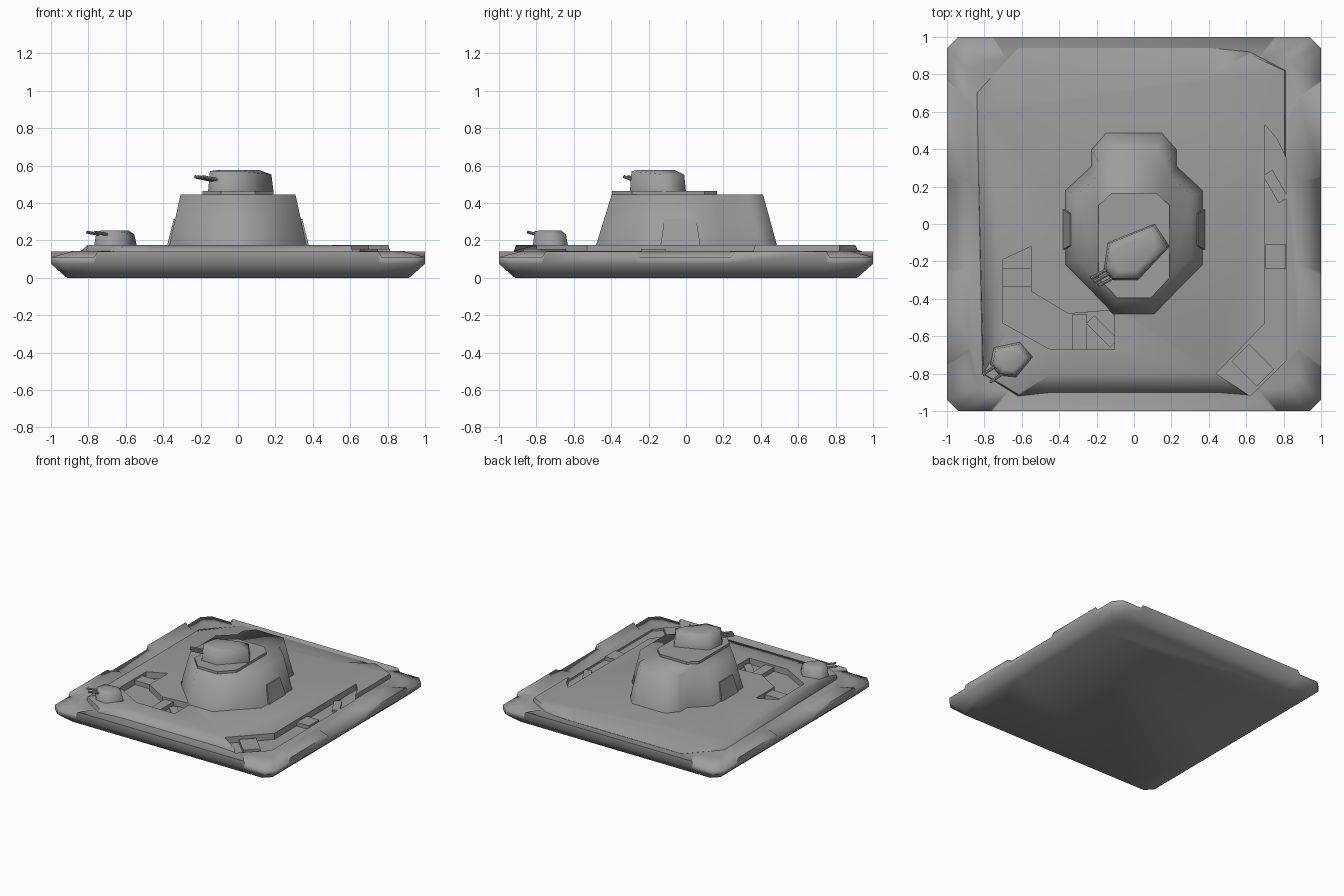
import bpy, bmesh, math
from mathutils import Vector

if "Cube" in bpy.data.objects:
    bpy.data.objects.remove(bpy.data.objects["Cube"])

grey = bpy.data.materials.new("dark_grey")
grey.diffuse_color = (.34, .34, .34, 1)
grey.use_nodes = True
grey.node_tree.nodes["Principled BSDF"].inputs["Base Color"].default_value = grey.diffuse_color


def loft(name, rings, smooth=40):
    """Closed solid through rings of equal point count."""
    bm = bmesh.new()
    vs = [[bm.verts.new(p) for p in r] for r in rings]
    n = len(vs[0])
    for a, b in zip(vs, vs[1:]):
        for i in range(n):
            j = (i + 1) % n
            bm.faces.new((a[i], a[j], b[j], b[i]))
    bm.faces.new(vs[0][::-1])
    bm.faces.new(vs[-1])
    bmesh.ops.recalc_face_normals(bm, faces=bm.faces)
    me = bpy.data.meshes.new(name)
    bm.to_mesh(me)
    bm.free()
    me.materials.append(grey)
    ob = bpy.data.objects.new(name, me)
    bpy.context.collection.objects.link(ob)
    if smooth:
        bpy.ops.object.select_all(action='DESELECT')
        ob.select_set(True)
        bpy.context.view_layer.objects.active = ob
        bpy.ops.object.shade_smooth_by_angle(angle=math.radians(smooth))
    return ob


def ring(pts, z, s=1.0, c=(0, 0)):
    return [(c[0] + (x - c[0]) * s, c[1] + (y - c[1]) * s, z) for x, y in pts]


def prism(name, pts, z0, z1, s=1.0, c=(0, 0), smooth=0):
    return loft(name, [ring(pts, z0, 1, c), ring(pts, z1, s, c)], smooth)


def mirror(half):
    """Complete a +x half outline listed front to back."""
    return half + [(-p[0], *p[1:]) for p in reversed(half)]


def box(name, cx, cy, sx, sy, z0, z1, deg=0):
    a = math.radians(deg)
    pts = [(cx + x * math.cos(a) - y * math.sin(a), cy + x * math.sin(a) + y * math.cos(a))
           for x, y in ((-sx/2, -sy/2), (sx/2, -sy/2), (sx/2, sy/2), (-sx/2, sy/2))]
    return prism(name, pts, z0, z1)


def barrel(name, a, b, r):
    a, b = Vector(a), Vector(b)
    d = b - a
    bpy.ops.mesh.primitive_cylinder_add(vertices=8, radius=r, depth=d.length, location=(a + b) / 2)
    ob = bpy.context.object
    ob.name = name
    ob.data.materials.append(grey)
    ob.rotation_euler = d.to_track_quat('Z', 'Y').to_euler()


# ground slab: low corners and a shallow dip on both sides
edge = mirror([(.75, -1, .14), (.77, -1, .11), (.94, -1, .11), (1, -.94, .11), (1, -.77, .11),
               (1, -.75, .14), (1, -.27, .14), (1, -.25, .11), (1, .24, .11), (1, .26, .14),
               (1, .75, .14), (1, .77, .11), (1, .94, .11), (.94, 1, .11), (.77, 1, .11),
               (.75, 1, .14)])
plan = [(x, y) for x, y, z in edge]
slab = loft("ground_slab", [ring(plan, 0, .915), ring(plan, .03, .95), ring(plan, .075),
                            edge, ring(plan, .142, .88)], 89)

# raised plateau with corner bastions, banked gently at the front and back
foot = [(-.81, -.8), (-.62, -.92), (-.44, -.90), (.44, -.90), (.62, -.915), (.81, -.73),
        (.81, .82), (.62, .92), (.42, .94), (-.62, .94), (-.84, .70)]
crest = [(-.805, -.8), (-.62, -.91), (-.44, -.8), (.44, -.8), (.62, -.91), (.805, -.73),
         (.805, .82), (.62, .905), (.42, .80), (-.58, .76), (-.805, .60)]
plateau = loft("plateau", [ring(foot, .10), ring(foot, .143), ring(crest, .175)], 60)

# trenches
trenches = {
    "trench_cutter_left": [(-.70, -.19), (-.70, -.53), (-.45, -.67), (-.105, -.67), (-.105, -.46),
                           (-.35, -.48), (-.55, -.36), (-.55, -.12)],
    "trench_cutter_right": [(.44, -.8), (.62, -.92), (.815, -.73), (.815, .35), (.76, .46),
                            (.70, .53), (.70, -.53)]}
for name, pts in trenches.items():
    cutter = prism(name, pts, .125, .3)
    cutter.hide_render = True
    cutter.display_type = 'WIRE'
    cutter.hide_set(True)
    for ob in (slab, plateau):
        m = ob.modifiers.new(name, 'BOOLEAN')
        m.operation = 'DIFFERENCE'
        m.solver = 'EXACT'
        m.object = cutter

# trench crossings and planks
box("crossing_left", -.625, -.285, .15, .10, .11, .16)
box("crossing_front", -.29, -.575, .08, .19, .11, .16)
box("plank_front", -.17, -.575, .06, .18, .11, .14, 45)
box("crossing_right", .757, -.175, .11, .13, .11, .155)
box("crossing_corner", .635, -.755, .13, .19, .11, .155, 45)
box("plank_right", .757, .2, .06, .17, .11, .14, 30)

# central tower
tower_plan = mirror([(.11, -.485), (.235, -.355), (.37, -.22), (.37, .18),
                     (.23, .31), (.23, .40), (.15, .49)])
prism("tower", tower_plan, .16, .445, .83, (0, .03), 85)

# turret platform on the tower roof
prism("turret_platform", mirror([(.09, -.395), (.19, -.29), (.19, .10), (.12, .165)]), .44, .465)

# side hatches, leaning with the wall
for s, side in ((1, "right"), (-1, "left")):
    loft("hatch_" + side, [
        [(s * .32, -.14, .15), (s * .385, -.14, .15), (s * .385, .08, .15), (s * .32, .08, .15)],
        [(s * .29, -.115, .315), (s * .343, -.115, .315), (s * .343, .055, .315), (s * .29, .055, .315)]], 0)

# large turret with twin barrels
big = [(.11, 0), (.19, -.12), (.02, -.30), (-.12, -.30), (-.16, -.24), (-.14, -.10)]
c = (0, -.16)
top = [(x, y, .552 if x > .1 else .57) for x, y, z in ring(big, 0, .94, c)]
loft("large_turret", [ring(big, .46, 1, c), top, ring(big, .577, .62, (-.02, -.17))], 89)
for i, (x, y) in enumerate(((-.125, -.265), (-.10, -.285), (-.14, -.245))):
    barrel(f"large_barrel_{i}", (x + .03, y + .02, .515), (x - .09, y - .045, .54), .009)

# small turret with twin barrels on the front-left bastion
small = [(-.61, -.63), (-.54, -.71), (-.63, -.82), (-.72, -.81), (-.77, -.75), (-.75, -.66)]
c = (-.66, -.73)
top = [(x, y, .232 if x > -.62 else .246) for x, y, z in ring(small, 0, .88, c)]
loft("small_turret", [ring(small, .165, 1, c), top, ring(small, .254, .6, c)], 89)
for i, (x, y) in enumerate(((-.75, -.765), (-.71, -.805))):
    barrel(f"small_barrel_{i}", (x + .03, y + .02, .228), (x - .058, y - .04, .244), .008)
